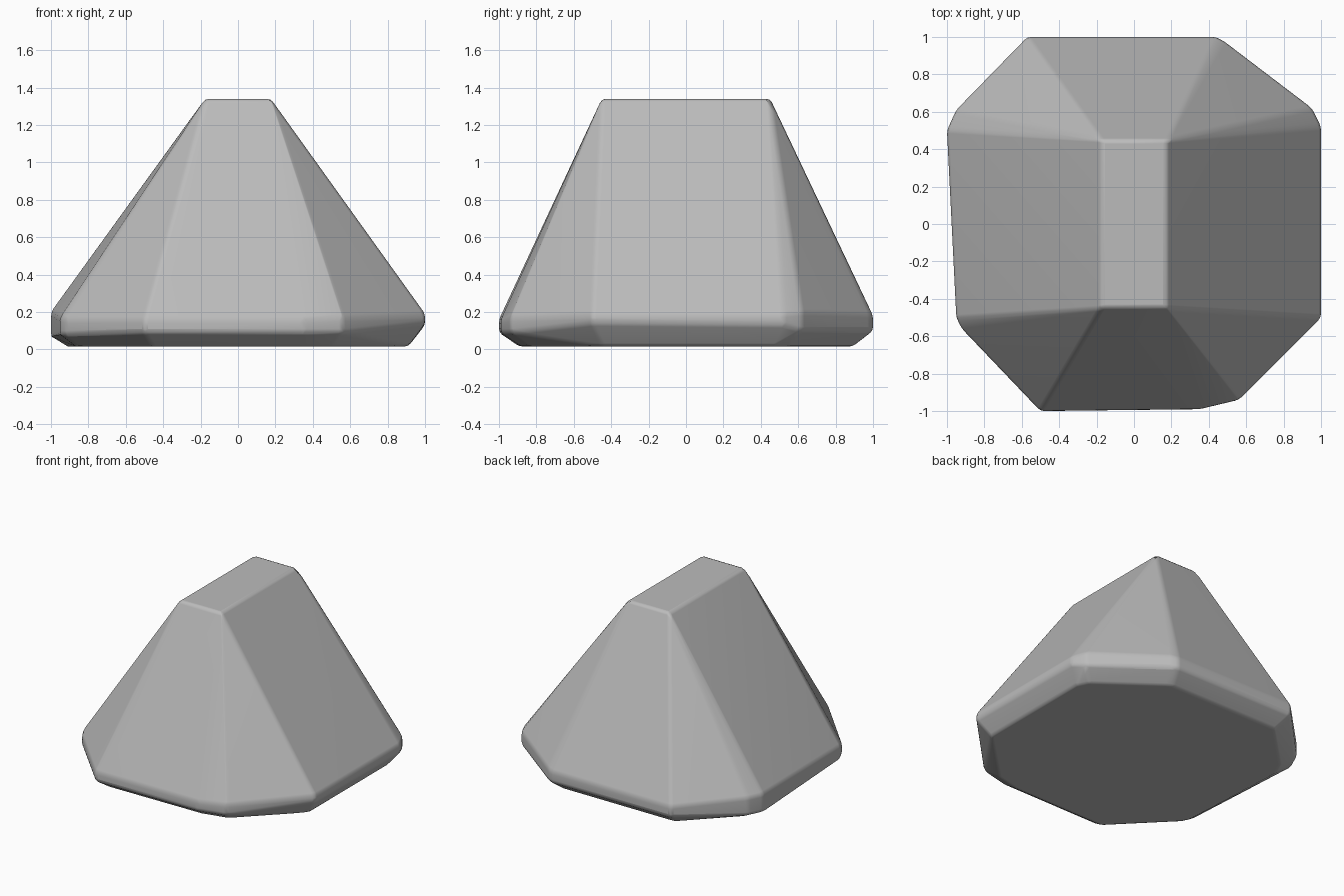
import bpy
import bmesh
from math import radians
from mathutils import Vector

cube = bpy.data.objects.get("Cube")
if cube:
    bpy.data.objects.remove(cube, do_unlink=True)

# Plain grey stone
stone = bpy.data.materials.new("grey stone")
stone.use_nodes = True
grey = (0.5, 0.5, 0.5, 1)
stone.diffuse_color = grey
stone.node_tree.nodes["Principled BSDF"].inputs["Base Color"].default_value = grey

# Widest outline: x, y, height of the upper rim, height of the lower rim
outline = [
    (-0.50, -1.00, 0.16, 0.09), (0.35, -0.99, 0.16, 0.09),
    (0.56, -0.94, 0.17, 0.09), (1.00, -0.50, 0.19, 0.14),
    (1.00, 0.52, 0.19, 0.13), (0.95, 0.62, 0.20, 0.10),
    (0.49, 0.97, 0.19, 0.10), (0.44, 1.00, 0.18, 0.10),
    (-0.57, 1.00, 0.18, 0.10), (-0.95, 0.61, 0.20, 0.07),
    (-1.00, 0.50, 0.20, 0.07), (-0.95, -0.50, 0.17, 0.08),
    (-0.92, -0.56, 0.16, 0.08),
]

points = []
for x, y, upper, lower in outline:
    points += [(x, y, upper), (x, y, lower)]
    points.append((x * 0.91, y * 0.89, 0.015))      # underside rim
points.append((0, 0, 0))                            # slightly swollen underside

# Flat summit
points += [(sx * 0.175, sy * 0.45, 1.34) for sx in (-1, 1) for sy in (-1, 1)]

# Wrap the rims into one faceted boulder
bm = bmesh.new()
for p in points:
    bm.verts.new(Vector(p))
hull = bmesh.ops.convex_hull(bm, input=bm.verts)
loose = {e for e in hull["geom_interior"] + hull["geom_unused"]
         if isinstance(e, bmesh.types.BMVert)}
bmesh.ops.delete(bm, geom=list(loose), context="VERTS")
bmesh.ops.dissolve_limit(bm, angle_limit=radians(3), verts=bm.verts, edges=bm.edges)
bmesh.ops.recalc_face_normals(bm, faces=bm.faces)

mesh = bpy.data.meshes.new("boulder")
bm.to_mesh(mesh)
bm.free()
mesh.materials.append(stone)
boulder = bpy.data.objects.new("boulder", mesh)
bpy.context.collection.objects.link(boulder)

# Soft worn edges with flat facets
bpy.context.view_layer.objects.active = boulder
boulder.select_set(True)
bpy.ops.object.shade_smooth_by_angle(angle=radians(40))
bevel = boulder.modifiers.new("worn edges", "BEVEL")
bevel.width = 0.02
bevel.segments = 2
bevel.limit_method = "ANGLE"
bevel.angle_limit = radians(12)
normals = boulder.modifiers.new("flat facets", "WEIGHTED_NORMAL")
normals.keep_sharp = True
